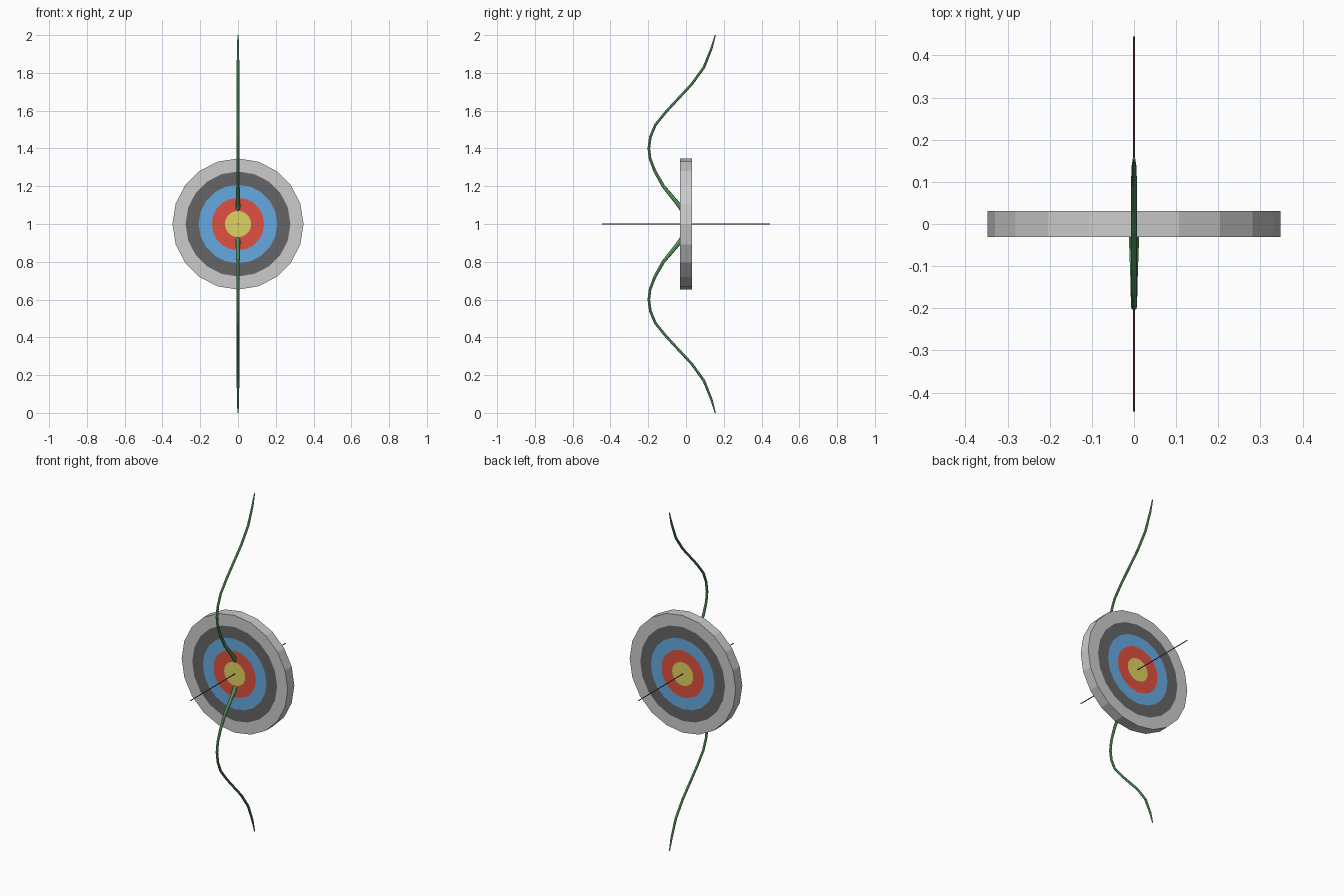
import bpy, bmesh
from math import sin, cos, pi
from mathutils import Vector

if "Cube" in bpy.data.objects:
    bpy.data.objects.remove(bpy.data.objects["Cube"])


def material(name, rgb):
    m = bpy.data.materials.new(name)
    m.diffuse_color = (*rgb, 1)
    m.use_nodes = True
    m.node_tree.nodes["Principled BSDF"].inputs["Base Color"].default_value = m.diffuse_color
    return m


def finish(name, bm, mats):
    bmesh.ops.recalc_face_normals(bm, faces=bm.faces)
    me = bpy.data.meshes.new(name)
    bm.to_mesh(me)
    bm.free()
    for m in mats:
        me.materials.append(m)
    ob = bpy.data.objects.new(name, me)
    bpy.context.collection.objects.link(ob)
    return ob


def sweep(name, path, sides, mat):
    """Round tube in the YZ plane through (y, z, radius) points."""
    bm = bmesh.new()
    pts = [Vector((0, y, z)) for y, z, r in path]
    rings = []
    for i, p in enumerate(pts):
        t = (pts[min(i + 1, len(pts) - 1)] - pts[max(i - 1, 0)]).normalized()
        n = Vector((0, -t.z, t.y))
        r = path[i][2]
        rings.append([bm.verts.new(p + r * (cos(a) * Vector((1, 0, 0)) + sin(a) * n))
                      for a in (2 * pi * k / sides for k in range(sides))])
    for a, b in zip(rings, rings[1:]):
        for k in range(sides):
            j = (k + 1) % sides
            bm.faces.new((a[k], a[j], b[j], b[k]))
    bm.faces.new(rings[0])
    bm.faces.new(rings[-1])
    return finish(name, bm, [mat])


# Target: 20-sided disc, scoring rings on both faces
SIDES, HALF = 20, 0.031
colours = [material("yellow", (0.72, 0.65, 0.12)),
           material("red", (0.75, 0.08, 0.05)),
           material("blue", (0.13, 0.40, 0.75)),
           material("black", (0.13, 0.13, 0.13)),
           material("white", (0.65, 0.65, 0.65))]
radii = [0.347 * i / 10 for i in range(1, 11)]
bm = bmesh.new()
outer = []
for y in (-HALF, HALF):
    rings = [[bm.verts.new((r * cos(2 * pi * k / SIDES), y, 1 + r * sin(2 * pi * k / SIDES)))
              for k in range(SIDES)] for r in radii]
    bm.faces.new(rings[0])
    for i in range(1, 10):
        for k in range(SIDES):
            j = (k + 1) % SIDES
            f = bm.faces.new((rings[i - 1][k], rings[i - 1][j], rings[i][j], rings[i][k]))
            f.material_index = i // 2
    outer.append(rings[-1])
for k in range(SIDES):
    j = (k + 1) % SIDES
    f = bm.faces.new((outer[0][k], outer[0][j], outer[1][j], outer[1][k]))
    f.material_index = 4
finish("target_disc", bm, colours)

# Recurve bow: upper limb mirrored below, grip hidden inside the disc
upper = [(-0.005, 1.05, 0.013), (-0.037, 1.10, 0.012), (-0.12, 1.20, 0.009),
         (-0.165, 1.28, 0.008), (-0.19, 1.345, 0.007), (-0.197, 1.40, 0.007),
         (-0.189, 1.46, 0.007), (-0.162, 1.525, 0.007), (-0.105, 1.595, 0.007),
         (-0.04, 1.665, 0.007), (0.03, 1.74, 0.007), (0.095, 1.83, 0.007),
         (0.135, 1.93, 0.006), (0.155, 2.0, 0.003)]
lower = [(y, 2 - z, r) for y, z, r in reversed(upper)]
sweep("bow", lower + [(0.0, 1.0, 0.013)] + upper, 8, material("green", (0.16, 0.50, 0.18)))

# Arrow shaft through the centre
sweep("arrow_shaft", [(-0.445, 1, 0.0025), (0.445, 1, 0.0025)], 8,
      material("dark_red", (0.30, 0.04, 0.06)))
